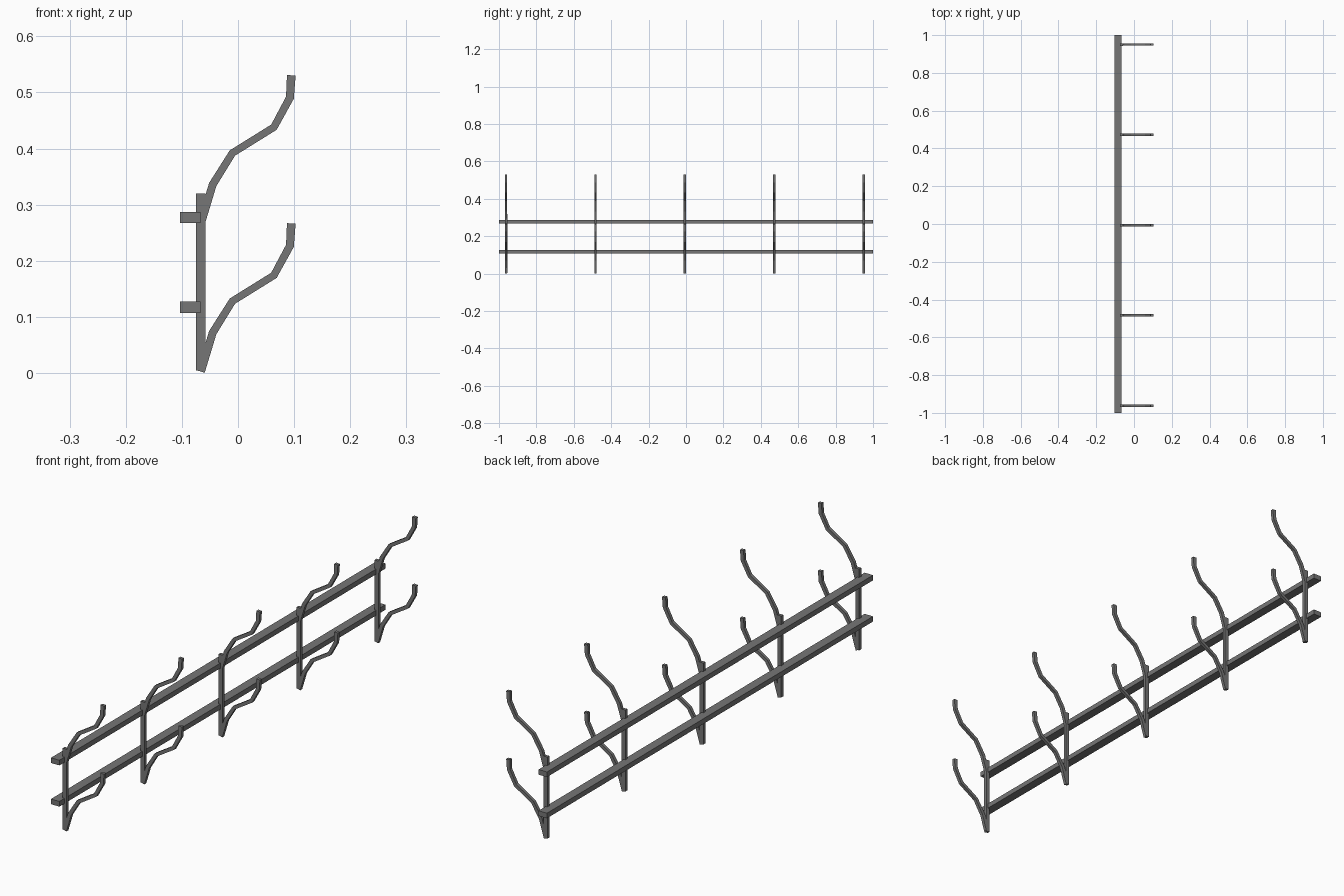
import bpy, bmesh
from mathutils import Vector

if "Cube" in bpy.data.objects:
    bpy.data.objects.remove(bpy.data.objects["Cube"])

# Dark iron colour
iron = bpy.data.materials.new("dark_iron")
iron.diffuse_color = (0.18, 0.18, 0.18, 1)
iron.use_nodes = True
iron.node_tree.nodes["Principled BSDF"].inputs["Base Color"].default_value = iron.diffuse_color


def box(name, lo, hi):
    bm = bmesh.new()
    bmesh.ops.create_cube(bm, size=1)
    for v in bm.verts:
        v.co = Vector([l + (c + 0.5) * (h - l) for c, l, h in zip(v.co, lo, hi)])
    return finish(name, bm)


def finish(name, bm):
    bmesh.ops.recalc_face_normals(bm, faces=bm.faces)
    me = bpy.data.meshes.new(name)
    bm.to_mesh(me)
    bm.free()
    me.materials.append(iron)
    ob = bpy.data.objects.new(name, me)
    bpy.context.collection.objects.link(ob)
    return ob


def bent_bar(name, path, y, widths, depth):
    """Square bar swept along an x-z path with mitred bends."""
    bm = bmesh.new()
    pts = [Vector(p) for p in path]
    dirs = [(b - a).normalized() for a, b in zip(pts, pts[1:])]
    rings = []
    for i, p in enumerate(pts):
        d0, d1 = dirs[max(i - 1, 0)], dirs[min(i, len(dirs) - 1)]
        t = (d0 + d1).normalized()
        n = Vector((-t.y, t.x)) * (widths[i] / 2 / t.dot(d1))
        rings.append([bm.verts.new((p.x + s * n.x, y + u * depth / 2, p.y + s * n.y))
                      for s, u in ((1, 1), (1, -1), (-1, -1), (-1, 1))])
    for a, b in zip(rings, rings[1:]):
        for k in range(4):
            bm.faces.new((a[k], a[(k + 1) % 4], b[(k + 1) % 4], b[k]))
    bm.faces.new(rings[0])
    bm.faces.new(rings[-1])
    return finish(name, bm)


# Long wall rails
for name, z in (("lower_rail", 0.117), ("upper_rail", 0.277)):
    box(name, (-0.103, -1, z - 0.01), (-0.067, 1, z + 0.01))

# Posts, each with two wavy hooks
hook = [(-0.066, 0.0025), (-0.045, 0.072), (-0.010, 0.128),
        (0.064, 0.174), (0.0925, 0.2265), (0.095, 0.2665)]
widths = [0.014, 0.014, 0.013, 0.013, 0.014, 0.0155]
for i in range(5):
    y = -0.006 + (i - 2) * 0.478
    box(f"post_{i}", (-0.0745, y - 0.0065, 0.004), (-0.058, y + 0.0065, 0.32))
    for label, dz in (("lower", 0), ("upper", 0.264)):
        bent_bar(f"{label}_hook_{i}", [(x, z + dz) for x, z in hook], y, widths, 0.0125)
